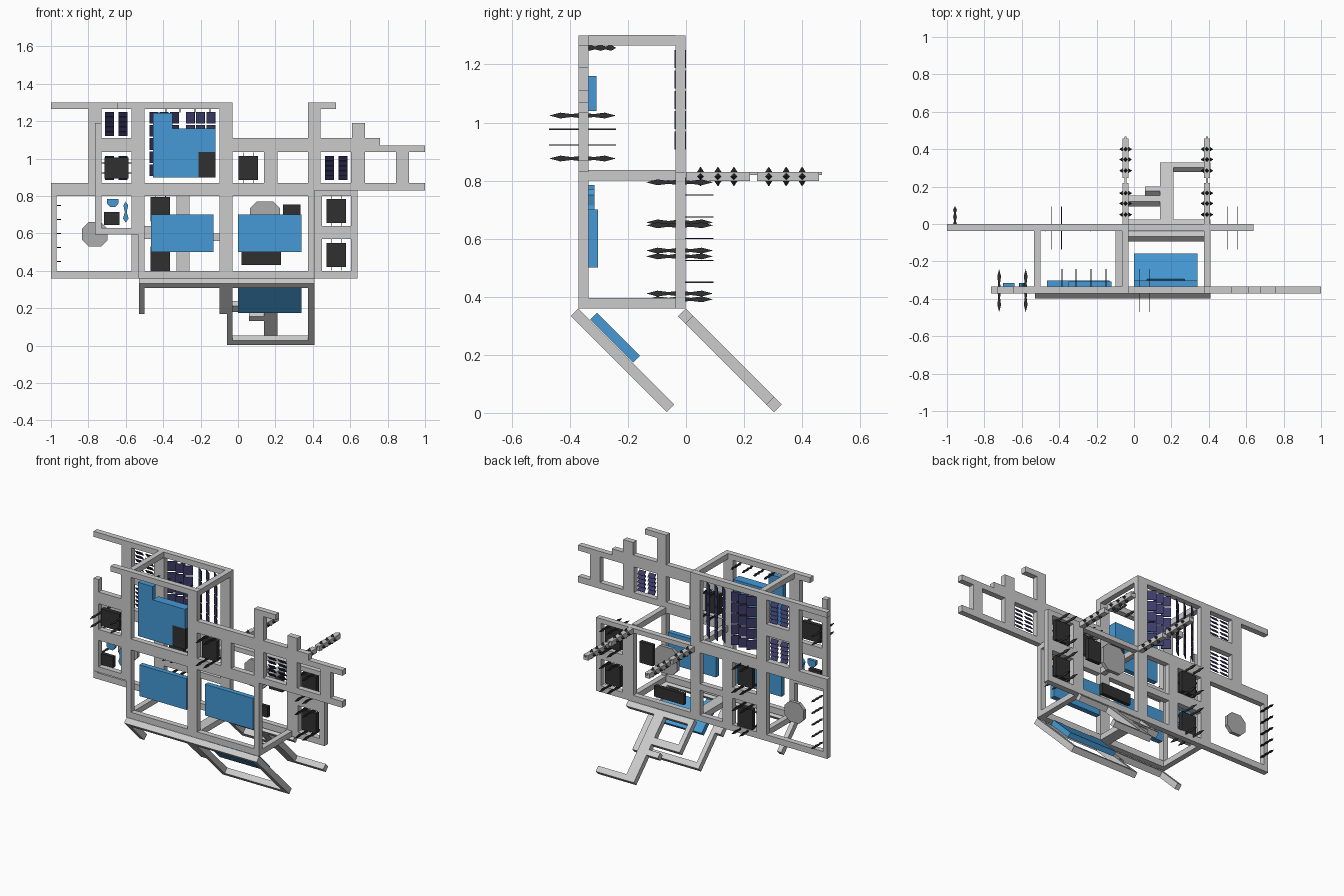
import bpy, bmesh, math
from mathutils import Matrix, Vector

if "Cube" in bpy.data.objects:
    bpy.data.objects.remove(bpy.data.objects["Cube"])

def material(name, rgb):
    m = bpy.data.materials.new(name)
    m.diffuse_color = (*rgb, 1)
    m.use_nodes = True
    m.node_tree.nodes["Principled BSDF"].inputs["Base Color"].default_value = m.diffuse_color
    return m

BLUE = material("blue", (0.06, 0.32, 0.66))
DARK = material("charcoal", (0.03, 0.03, 0.03))
PALE = material("pale_grey", (0.42, 0.42, 0.42))
NAVY = material("navy", (0.045, 0.045, 0.14))

def finish(name, bm, mat=None, matrix=None):
    bmesh.ops.recalc_face_normals(bm, faces=bm.faces)
    me = bpy.data.meshes.new(name)
    bm.to_mesh(me)
    bm.free()
    ob = bpy.data.objects.new(name, me)
    bpy.context.collection.objects.link(ob)
    if mat:
        me.materials.append(mat)
    if matrix:
        ob.matrix_world = matrix
    return ob

def add_box(bm, x0, x1, y0, y1, z0, z1, rot=None):
    m = Matrix.Translation(((x0 + x1) / 2, (y0 + y1) / 2, (z0 + z1) / 2))
    if rot:
        m = m @ rot
    bmesh.ops.create_cube(bm, size=1, matrix=m @ Matrix.Diagonal((x1 - x0, y1 - y0, z1 - z0, 1)))

def lattice(name, y0, y1, bars, mat=None, matrix=None):
    """One object of upright bars given as (x0, x1, z0, z1)."""
    bm = bmesh.new()
    for x0, x1, z0, z1 in bars:
        add_box(bm, x0, x1, y0, y1, z0, z1)
    return finish(name, bm, mat, matrix)

def add_prism(bm, pts, y0, y1):
    a = [bm.verts.new((x, y0, z)) for x, z in pts]
    b = [bm.verts.new((x, y1, z)) for x, z in pts]
    bm.faces.new(a)
    bm.faces.new(b[::-1])
    for i in range(len(a)):
        j = (i + 1) % len(a)
        bm.faces.new((a[i], a[j], b[j], b[i]))

def prism(name, pts, y0, y1, mat):
    bm = bmesh.new()
    add_prism(bm, pts, y0, y1)
    return finish(name, bm, mat)

F0, F1, B0, B1 = -0.371, -0.335, -0.037, -0.001   # panel depths

# front lattice
lattice("front_lattice", F0, F1, [
    (-.645, -.03, 1.265, 1.30), (-.765, -.73, .60, 1.19), (-.765, -.535, .595, .63),
    (-.73, -.535, 1.035, 1.11), (-.73, .41, .80, .87), (.41, 1.0, .83, .87),
    (-.57, -.50, .63, 1.265), (-.535, -.50, .36, .63), (-.10, -.03, .40, 1.265),
    (-.50, .41, .36, .40), (.375, .41, .40, .80), (.375, .44, .87, 1.30),
    (.44, .525, 1.265, 1.30), (-.03, .76, 1.035, 1.11), (.76, 1.0, 1.035, 1.07),
    (.605, .68, .87, 1.035), (.61, .68, 1.11, 1.19), (.845, .915, .87, 1.035),
    (.14, .21, .87, 1.035)])

# back lattice
lattice("back_lattice", B0, B1, [
    (-1, -.03, 1.265, 1.30), (-1, -.97, .36, .87), (-.97, -.03, .80, .87),
    (-.03, .64, .80, .83), (-.97, .64, .36, .40), (-.80, -.73, .87, 1.265),
    (-.73, -.57, 1.035, 1.11), (-.57, -.50, .40, 1.265), (-.10, -.03, .40, 1.265),
    (-.33, -.26, .40, .80), (-.50, -.33, .57, .64), (-.26, -.10, .56, .60),
    (.375, .45, .40, .80), (.45, .605, .57, .64), (.605, .64, .40, .80)])

# cross beams between the lattices
bm = bmesh.new()
for x0, z0 in [(-.535, .36), (-.10, .36), (-.065, .36), (.375, .36), (-.535, 1.265),
               (-.065, 1.265), (-.065, .80), (.375, .80)]:
    add_box(bm, x0, x0 + .035, F1, B0, z0, z0 + .036)
finish("cross_beams", bm)

# sloping lower frames, drawn flat then tilted 45 degrees (z = -distance down slope)
def slope(y):
    return Matrix.Translation((0, y, .333)) @ Matrix.Rotation(math.radians(45), 4, 'X')

lattice("front_slope_frame", 0, .037, [
    (-.53, .41, -.036, 0), (-.53, -.50, -.23, -.036), (-.10, -.06, -.23, -.036),
    (-.06, -.03, -.467, -.036), (.375, .41, -.467, -.036), (-.03, .375, -.467, -.43)],
    None, slope(-.397))
lattice("rear_slope_frame", 0, .037, [
    (-.06, .41, -.036, 0), (.14, .21, -.467, -.036), (.21, .41, -.467, -.43),
    (-.06, .14, -.215, -.17), (.06, .14, -.285, -.25), (-.06, -.03, -.17, -.036)],
    None, slope(-.027))
lattice("slope_panel", .04, .072, [
    (0, .34, -.265, -.075), (0, .07, -.075, -.055), (.27, .34, -.075, -.055)],
    BLUE, slope(-.397))

# blue slabs on the front lattice
lattice("lower_slabs", F1, -.303, [(-.465, -.13, .50, .70), (0, .34, .50, .70)], BLUE)
prism("upper_slab", [(-.455, .90), (-.21, .90), (-.21, 1.035), (-.12, 1.035), (-.12, 1.16),
                     (-.35, 1.16), (-.35, 1.245), (-.455, 1.245)], -.366, F1, BLUE)
lattice("upper_slab_block", F1, -.308, [(-.35, -.12, 1.04, 1.16)], BLUE)

# small blue ornaments
prism("ornament_cap", [(-.70, .785), (-.64, .785), (-.64, .76), (-.655, .742), (-.685, .742),
                       (-.70, .76)], F1, -.315, BLUE)
prism("ornament_bone", [(-.60, .77), (-.613, .75), (-.605, .715), (-.615, .68), (-.60, .658),
                        (-.585, .68), (-.595, .715), (-.587, .75)], F1, -.315, BLUE)

# dark plates
lattice("front_dark_plates", -.362, -.338, [(-.21, -.12, .90, 1.035), (-.717, -.633, .645, .715)], DARK)
lattice("back_dark_plates", -.03, -.006, [(.24, .335, .62, .755), (.02, .23, .43, .50)], DARK)

# pale eight-sided shields
for name, cx, cz, w, h in [("left_shield", -.765, .595, .068, .065), ("right_shield", .145, .685, .08, .085)]:
    c = .035
    prism(name, [(cx - w + c, cz - h), (cx + w - c, cz - h), (cx + w, cz - h + c), (cx + w, cz + h - c),
                 (cx + w - c, cz + h), (cx - w + c, cz + h), (cx - w, cz + h - c), (cx - w, cz - h + c)],
          -.025, -.003, PALE)

# flat barbed spikes running along y
def add_spike(bm, x, y0, y1, z, flat_x):
    n, half = 6, .002
    side = Vector((0, 0, half)) if flat_x else Vector((half, 0, 0))
    wide = Vector((1, 0, 0)) if flat_x else Vector((0, 0, 1))
    up, lo = [], []
    for i in range(n + 1):
        t = i / n
        w = 0 if i in (0, n) else (.010 if i % 2 else .005)
        p = Vector((x, y0 + (y1 - y0) * t, z))
        up.append(p + wide * w)
        if w:
            lo.append(p - wide * w)
    loop = up + lo[::-1]
    a = [bm.verts.new(p + side) for p in loop]
    b = [bm.verts.new(p - side) for p in loop]
    bm.faces.new(a)
    bm.faces.new(b[::-1])
    for i in range(len(a)):
        j = (i + 1) % len(a)
        bm.faces.new((a[i], a[j], b[j], b[i]))

# spiked vents: dark plate with spikes along two opposite edges
vents = [(-.65, .95, F0, True), (.055, .95, F0, False), (-.415, .73, B0, False),
         (-.415, .465, B0, False), (.525, .72, B0, False), (.525, .485, B0, False)]
for i, (x, z, y, sideways) in enumerate(vents):
    lattice(f"vent_plate_{i}", y + .004, y + .032, [(x - .052, x + .052, z - .065, z + .065)]
            if not sideways else [(x - .065, x + .065, z - .055, z + .055)], DARK)
    bm = bmesh.new()
    for s in (-1, 1):
        for t in (-.027, .027):
            px, pz = (x + s * .071, z + t) if sideways else (x + t, z + s * .074)
            add_spike(bm, px, y - .1, y + .13, pz, sideways)
    finish(f"vent_spikes_{i}", bm, DARK)

# single-sided spikes on the left edge and under the top bar
bm = bmesh.new()
for i in range(5):
    add_spike(bm, -.957, -.02, .095, .45 + .075 * i, True)
for x in (-.385, -.31, -.23, -.15):
    add_spike(bm, x, -.35, -.24, 1.257, False)
finish("edge_spikes", bm, DARK)

# large louvres: two banks of upright vanes turned opposite ways
for name, x0, ang in [("left_vanes", -.45, 38), ("right_vanes", -.255, -38)]:
    bm = bmesh.new()
    for i in range(3):
        for k in range(5):
            x, z = x0 + i * .055, .938 + k * .07
            add_box(bm, x - .029, x + .029, -.022, -.018, z - .031, z + .031,
                    Matrix.Rotation(math.radians(ang), 4, 'Z'))
    finish(name, bm, NAVY)

# small louvres: two columns of tilted slats
for i, (x, z, y) in enumerate([(-.65, 1.185, B0), (-.65, .95, B0), (.525, .95, F0)]):
    bm = bmesh.new()
    for s in (-1, 1):
        for k in range(5):
            cx, cz = x + s * .036, z + (k - 2) * .026
            add_box(bm, cx - .024, cx + .024, y + .016, y + .02, cz - .015, cz + .015,
                    Matrix.Rotation(math.radians(38), 4, 'X'))
    finish(f"small_louvre_{i}", bm, NAVY)

# rear arms with rings of dark studs
for name, x in [("left", -.045), ("right", .39)]:
    bm = bmesh.new()
    for y0, y1 in [(0, .22), (.245, .458)]:
        add_box(bm, x - .016, x + .016, y0, y1, .798, .83)
    add_box(bm, x - .005, x + .005, .2, .468, .82, .83)
    finish(name + "_rear_arm", bm)
    bm = bmesh.new()
    for y in (.05, .11, .165, .285, .345, .40):
        for k in range(4):
            m = (Matrix.Translation((x, y, .814)) @ Matrix.Rotation(k * math.pi / 2, 4, 'Y')
                 @ Matrix.Translation((0, 0, .022)))
            bmesh.ops.create_cone(bm, cap_ends=True, segments=4, radius1=.015, radius2=.001,
                                  depth=.022, matrix=m)
    finish(name + "_arm_studs", bm, DARK)
